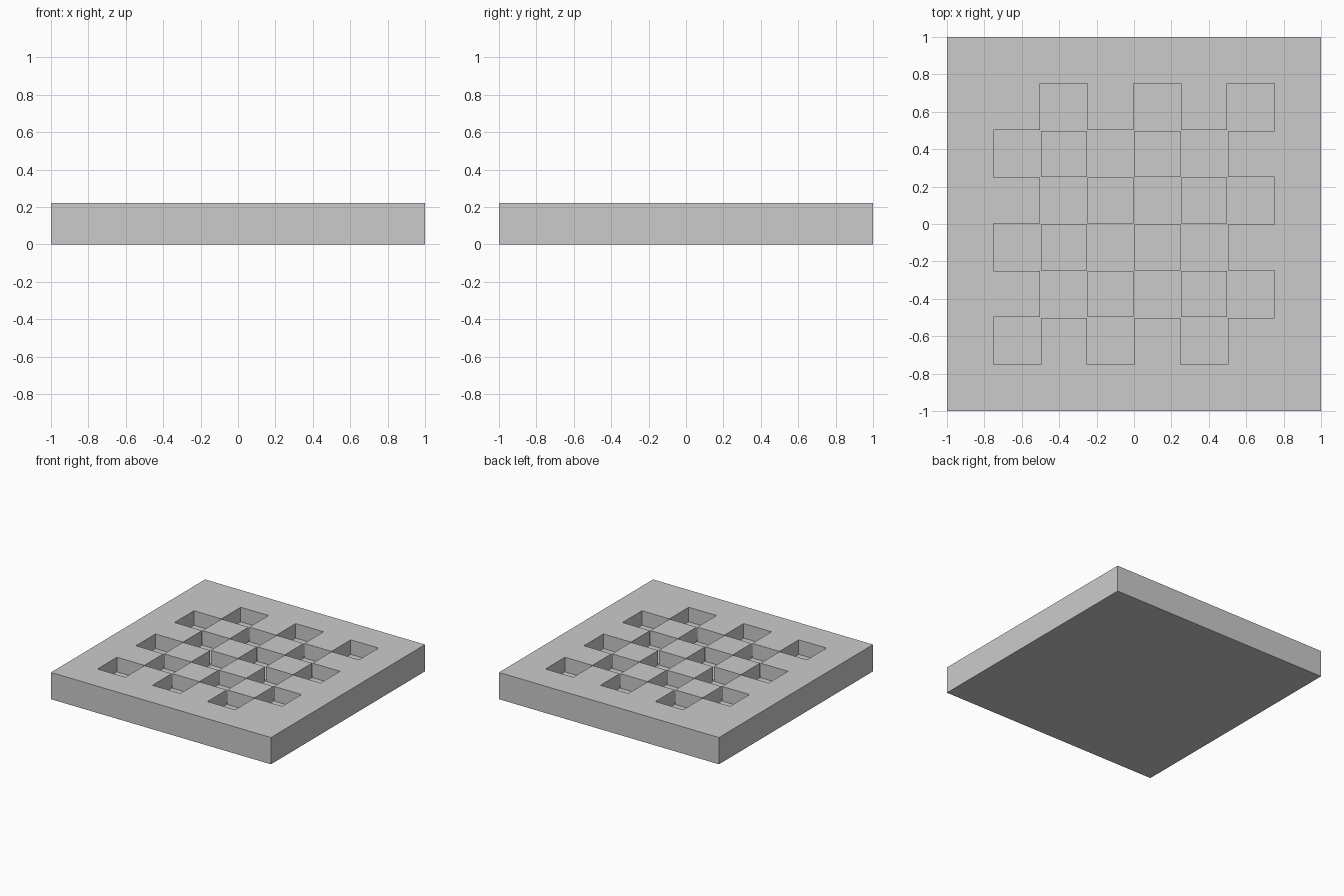
import bpy
import bmesh
from mathutils import Matrix, Vector

if "Cube" in bpy.data.objects:
    bpy.data.objects.remove(bpy.data.objects["Cube"])

HEIGHT = 0.22
DEPTH = 0.12
CELL = 0.25


def add_box(bm, centre, size):
    m = Matrix.Translation(centre) @ Matrix.Diagonal(Vector((*size, 1.0)))
    bmesh.ops.create_cube(bm, size=1.0, matrix=m)


def make_object(name, bm):
    mesh = bpy.data.meshes.new(name)
    bm.to_mesh(mesh)
    bm.free()
    obj = bpy.data.objects.new(name, mesh)
    bpy.context.collection.objects.link(obj)
    return obj


# Solid square slab
bm = bmesh.new()
add_box(bm, (0, 0, HEIGHT / 2), (2, 2, HEIGHT))
board = make_object("checkered_board", bm)

# Checkered pockets, very slightly oversized so that their corners meet cleanly
bm = bmesh.new()
for row in range(6):
    for col in range(6):
        if (row + col) % 2 == 0:
            x, y = (col - 2.5) * CELL, (row - 2.5) * CELL
            add_box(bm, (x, y, HEIGHT), (CELL + 0.003, CELL + 0.003, 2 * DEPTH))
cutter = make_object("pocket_cutter", bm)
cutter.hide_render = True

# Carve the pockets into the top face
cut = board.modifiers.new("pockets", 'BOOLEAN')
cut.operation = 'DIFFERENCE'
cut.solver = 'EXACT'
cut.use_self = True
cut.object = cutter
bpy.context.view_layer.objects.active = board
bpy.ops.object.modifier_apply(modifier=cut.name)
bpy.data.objects.remove(cutter)
